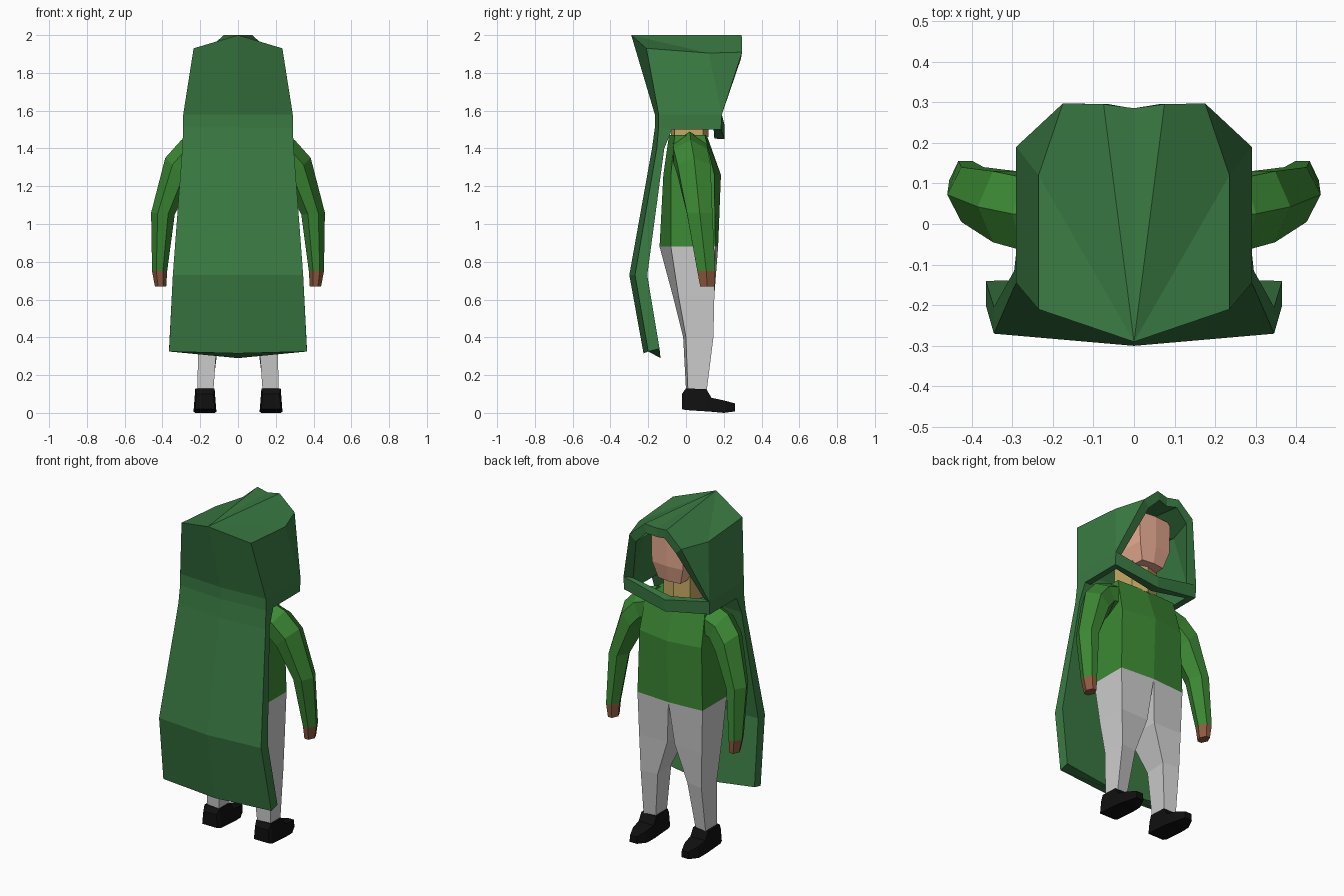
import bpy, bmesh

if "Cube" in bpy.data.objects:
    bpy.data.objects.remove(bpy.data.objects["Cube"])


def material(name, rgb):
    m = bpy.data.materials.new(name)
    m.diffuse_color = (*rgb, 1)
    m.use_nodes = True
    m.node_tree.nodes["Principled BSDF"].inputs["Base Color"].default_value = m.diffuse_color
    return m


CAPE = material("cape_green", (0.042, 0.195, 0.055))
SHIRT = material("shirt_green", (0.045, 0.25, 0.034))
SKIN = material("face_skin", (0.80, 0.40, 0.28))
HAND = material("hand_brown", (0.28, 0.107, 0.053))
TAN = material("neck_tan", (0.58, 0.40, 0.13))
BLACK = material("shoe_black", (0.005, 0.005, 0.005))


def make(name, verts, faces, mat=None, mirror=False, recalc=True):
    me = bpy.data.meshes.new(name)
    me.from_pydata(verts, [], faces)
    if recalc:
        bm = bmesh.new()
        bm.from_mesh(me)
        bmesh.ops.recalc_face_normals(bm, faces=bm.faces)
        bm.to_mesh(me)
        bm.free()
    ob = bpy.data.objects.new(name, me)
    bpy.context.collection.objects.link(ob)
    if mat:
        me.materials.append(mat)
    if mirror:
        ob.modifiers.new("mirror", 'MIRROR').use_clip = True
    return ob


def loft(name, loops, mat=None, mirror=False):
    """Skin equal-length closed loops and cap both ends."""
    n = len(loops[0])
    verts = [p for loop in loops for p in loop]
    faces = [list(range(n)), list(range(len(verts) - n, len(verts)))]
    for k in range(len(loops) - 1):
        for i in range(n):
            j = (i + 1) % n
            faces.append([k * n + i, k * n + j, (k + 1) * n + j, (k + 1) * n + i])
    return make(name, verts, faces, mat, mirror)


def sym(half):
    """Close a half loop (ends on x = 0) with its mirror image."""
    return half + [(-x, y, z) for x, y, z in reversed(half[1:-1])]


def level(z, pts):
    return [(x, y, z) for x, y in pts]


# Cloak: hem to shoulders; centre y, side x, side back y, side front y, inner y
cloak = []
for cy, cz, sx, by, bz, fy, fz, iy, iz in [
        (-0.225, 0.315, 0.365, -0.20, 0.325, -0.14, 0.34, -0.135, 0.29),
        (-0.30, 0.73, 0.345, -0.27, 0.73, -0.205, 0.73, -0.215, 0.72),
        (-0.18, 1.40, 0.295, -0.155, 1.40, -0.115, 1.40, -0.12, 1.40),
        (-0.165, 1.51, 0.29, -0.145, 1.51, -0.07, 1.51, -0.10, 1.51)]:
    cloak.append(sym([(0, cy, cz), (sx, by, bz), (sx, fy, fz), (0, iy, iz)]))
loft("cloak", cloak, CAPE)

# Hood: half shell, mirrored and thickened inward
hood_pts = [
    (0, -0.165, 1.5), (0, -0.165, 1.58), (0, -0.29, 2.0),           # back centre
    (0.29, -0.145, 1.5), (0.29, -0.145, 1.58), (0.235, -0.21, 1.93),  # back corner
    (0.29, 0.185, 1.5), (0.29, 0.19, 1.58), (0.235, 0.12, 1.905),   # front corner
    (0.175, 0.297, 1.91), (0, 0.285, 1.99),                         # brim
    (0, 0.205, 1.45), (0, 0.205, 1.52), (0.075, 0.295, 2.0)]        # collar, brim
hood_faces = [(0, 3, 4, 1), (1, 4, 5, 2), (3, 6, 7, 4), (4, 7, 8, 5), (7, 9, 8),
              (2, 5, 8), (2, 8, 9, 13), (2, 13, 10), (6, 11, 12, 7)]
hood = make("hood", hood_pts, hood_faces, CAPE, True, False)
shell = hood.modifiers.new("shell", 'SOLIDIFY')
shell.thickness = 0.055
shell.offset = -1

# Head and neck
loft("head", [sym(level(z, [(0, f), (w, f - 0.01), (w + 0.01, -0.06), (0, -0.1)]))
              for z, w, f in [(1.62, 0.075, 0.17), (1.72, 0.105, 0.19), (1.91, 0.11, 0.19)]], SKIN)
loft("neck", [sym(level(z, [(0, 0.12), (0.09, 0.09), (0.09, -0.06), (0, -0.08)]))
              for z in (1.46, 1.64)], TAN)

# Shirt body
loft("shirt", [sym(level(z, p)) for z, p in [
    (0.88, [(0, 0.17), (0.22, 0.155), (0.22, -0.08), (0, -0.14)]),
    (1.26, [(0, 0.185), (0.21, 0.15), (0.21, -0.08), (0, -0.12)]),
    (1.47, [(0, 0.11), (0.2, 0.10), (0.2, -0.06), (0, -0.09)])]], SHIRT)


def limb_loop(outer, inner, y0, y1):
    """Six-sided section between an outer and inner (x, z) point."""
    cy, hy = (y0 + y1) / 2, (y1 - y0) / 2
    out = []
    for u, v in [(1, 0), (0.72, 1), (0.28, 1), (0, 0), (0.28, -1), (0.72, -1)]:
        out.append((inner[0] + u * (outer[0] - inner[0]), cy + v * hy,
                    inner[1] + u * (outer[1] - inner[1])))
    return out


# Sleeves and hands
wrist = limb_loop((0.455, 0.75), (0.375, 0.75), 0.06, 0.155)
loft("sleeve", [limb_loop((0.18, 1.49), (0.17, 1.27), -0.07, 0.11),
                limb_loop((0.30, 1.445), (0.21, 1.27), -0.065, 0.115),
                limb_loop((0.385, 1.35), (0.25, 1.22), -0.045, 0.13),
                limb_loop((0.46, 1.06), (0.335, 1.05), 0.005, 0.14),
                wrist], SHIRT, True)
loft("hand", [wrist, limb_loop((0.44, 0.67), (0.38, 0.67), 0.075, 0.15)], HAND, True)

# Trouser legs
loft("trouser_leg", [level(z, p) for z, p in [
    (0.88, [(0, 0.17), (0.22, 0.155), (0.22, -0.08), (0, -0.14)]),
    (0.62, [(0.025, 0.145), (0.212, 0.15), (0.215, -0.04), (0.02, -0.07)]),
    (0.40, [(0.10, 0.13), (0.205, 0.145), (0.21, 0.0), (0.11, -0.015)]),
    (0.12, [(0.135, 0.10), (0.21, 0.11), (0.215, 0.01), (0.13, 0.0)])]], None, True)

# Shoes, heel to toe: y, bottom z, top z, half width
loft("shoe", [[(0.175 - w, y, z0), (0.175 + w, y, z0),
               (0.175 + w * 0.85, y, z1), (0.175 - w * 0.85, y, z1)]
              for y, z0, z1, w in [(-0.022, 0.02, 0.10, 0.052), (0.0, 0.015, 0.13, 0.06),
                                   (0.108, 0.008, 0.125, 0.06), (0.135, 0.006, 0.08, 0.06),
                                   (0.20, 0.0, 0.066, 0.052), (0.26, 0.008, 0.05, 0.025)]],
     BLACK, True)
